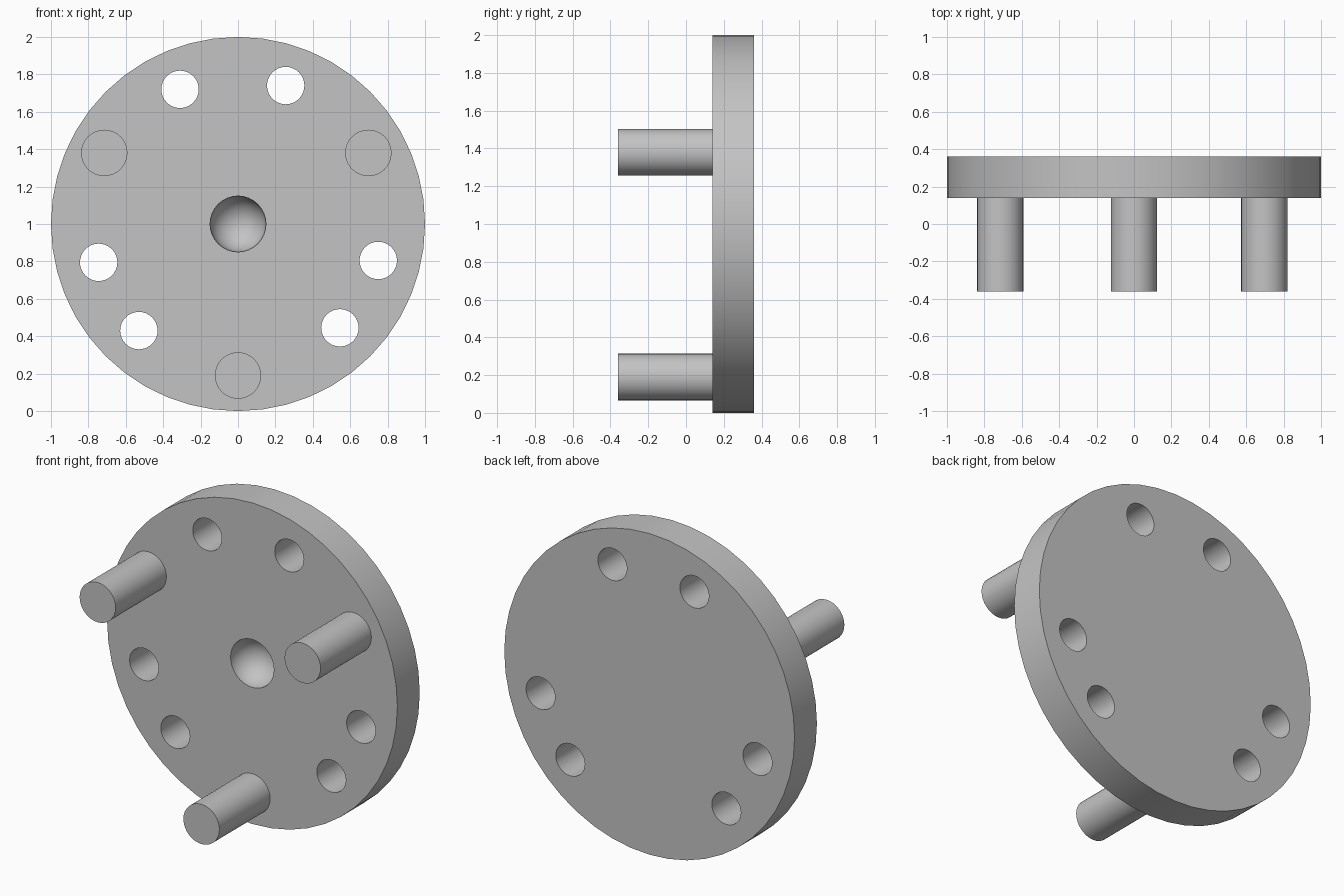
import bpy
import math

cube = bpy.data.objects.get("Cube")
if cube:
    bpy.data.objects.remove(cube)

CENTRE_Z = 1.0
FACE_Y, BACK_Y, PEG_END_Y = 0.14, 0.36, -0.36

grey = bpy.data.materials.new("plain grey")
grey.use_nodes = True
colour = (0.55, 0.55, 0.55, 1)
grey.diffuse_color = colour
grey.node_tree.nodes["Principled BSDF"].inputs["Base Color"].default_value = colour


def cylinder(name, radius, x, z, y0, y1, sides):
    """Cylinder lying along y between y0 and y1."""
    bpy.ops.mesh.primitive_cylinder_add(
        vertices=sides, radius=radius, depth=y1 - y0,
        location=(x, (y0 + y1) / 2, z), rotation=(math.pi / 2, 0, 0))
    obj = bpy.context.object
    obj.name = name
    obj.data.materials.append(grey)
    return obj


def smooth(obj):
    bpy.ops.object.select_all(action="DESELECT")
    obj.select_set(True)
    bpy.context.view_layer.objects.active = obj
    bpy.ops.object.shade_smooth_by_angle(angle=math.radians(35))


def cut(target, cutter):
    """Subtract the cutter from the target and discard it."""
    cutter.hide_render = True
    mod = target.modifiers.new("cut", "BOOLEAN")
    mod.operation = "DIFFERENCE"
    mod.solver = "EXACT"
    mod.object = cutter
    bpy.context.view_layer.objects.active = target
    bpy.ops.object.modifier_apply(modifier=mod.name)
    bpy.data.objects.remove(cutter)


# Round plate
plate = cylinder("plate", 1.0, 0, CENTRE_Z, FACE_Y, BACK_Y, 48)

# Through holes, slightly uneven around the rim
holes = [(-0.31, 1.72), (0.255, 1.74), (-0.745, 0.795),
         (0.75, 0.805), (-0.53, 0.43), (0.545, 0.445)]
for x, z in holes:
    cut(plate, cylinder("hole_cutter", 0.1, x, z, FACE_Y - 0.1, BACK_Y + 0.1, 32))

# Hemispherical socket in the middle of the front
bpy.ops.mesh.primitive_uv_sphere_add(
    segments=32, ring_count=17, radius=0.15,
    location=(0, FACE_Y, CENTRE_Z), rotation=(math.pi / 2, 0, 0))
ball = bpy.context.object
ball.data.materials.append(grey)
cut(plate, ball)
smooth(plate)

# Three pegs standing out of the front
pegs = {"bottom_peg": (0, 0.19), "right_peg": (-0.715, 1.38), "left_peg": (0.697, 1.38)}
for name, (x, z) in pegs.items():
    smooth(cylinder(name, 0.124, x, z, PEG_END_Y, FACE_Y + 0.02, 32))
